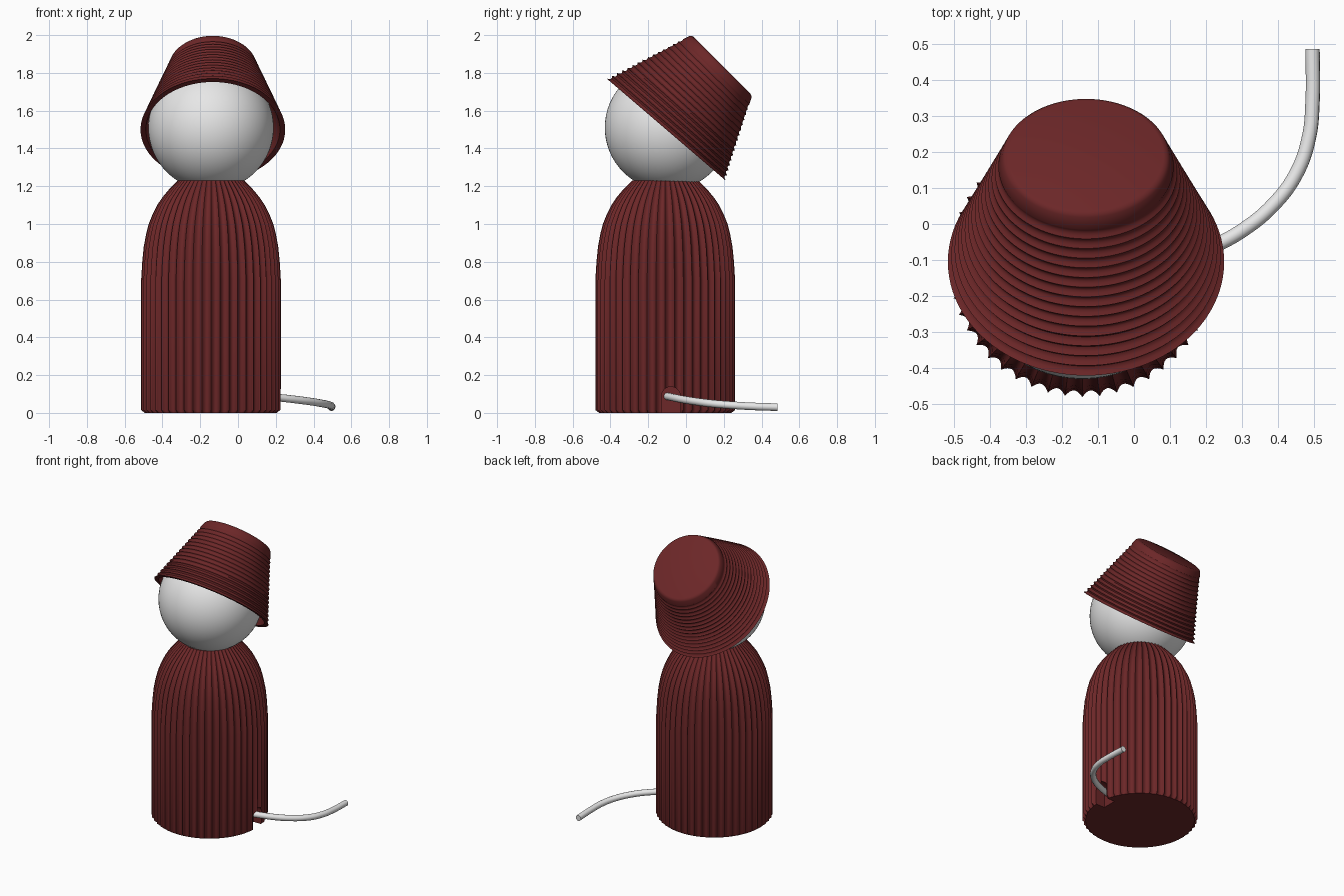
import bpy, bmesh, math
from mathutils import Vector

if "Cube" in bpy.data.objects:
    bpy.data.objects.remove(bpy.data.objects["Cube"])

def material(name, rgb):
    m = bpy.data.materials.new(name)
    m.diffuse_color = (*rgb, 1)
    m.use_nodes = True
    m.node_tree.nodes["Principled BSDF"].inputs["Base Color"].default_value = m.diffuse_color
    return m

RED = material("dark_red", (0.15, 0.02, 0.021))
WHITE = material("soft_white", (0.8, 0.8, 0.8))

def finish(ob, mat, angle=35):
    ob.data.materials.append(mat)
    bpy.ops.object.select_all(action='DESELECT')
    bpy.context.view_layer.objects.active = ob
    ob.select_set(True)
    bpy.ops.object.shade_smooth_by_angle(angle=math.radians(angle))
    return ob

def loft(name, rings):
    """Skin a stack of closed rings and cap both ends."""
    bm = bmesh.new()
    rows = [[bm.verts.new(p) for p in ring] for ring in rings]
    n = len(rows[0])
    for a, b in zip(rows, rows[1:]):
        for i in range(n):
            j = (i + 1) % n
            bm.faces.new((a[i], a[j], b[j], b[i]))
    bm.faces.new(rows[0][::-1])
    bm.faces.new(rows[-1])
    bmesh.ops.recalc_face_normals(bm, faces=bm.faces)
    me = bpy.data.meshes.new(name)
    bm.to_mesh(me)
    bm.free()
    ob = bpy.data.objects.new(name, me)
    bpy.context.collection.objects.link(ob)
    return ob

CX, CY = -0.143, -0.11

# Body: turned bottle shape with concave vertical flutes
FLUTES, STEPS, DEPTH = 48, 8, 0.018
profile = [(0.0, 0.35, 0), (0.015, 0.37, 1), (0.7, 0.37, 1), (0.8, 0.364, 1), (0.88, 0.356, 1),
           (0.95, 0.343, 1), (1.0, 0.33, 1), (1.05, 0.31, 1), (1.1, 0.285, 1), (1.14, 0.258, 1),
           (1.18, 0.225, 1), (1.21, 0.196, 1), (1.23, 0.176, 0.8)]

def fluted_ring(z, r, amount):
    pts = []
    n = FLUTES * STEPS
    for i in range(n):
        t = (i % STEPS) / STEPS
        rr = r - DEPTH * amount * (r / 0.37) * (1 - (2 * t - 1) ** 2)
        a = 2 * math.pi * i / n
        pts.append((CX + rr * math.cos(a), CY + rr * math.sin(a), z))
    return pts

body = finish(loft("body", [fluted_ring(*p) for p in profile]), RED)

# Arched cord opening at the foot of the body
def arch(x):
    pts = [(x, -0.13, -0.02)]
    pts += [(x, -0.08 - 0.05 * math.cos(a), 0.088 + 0.05 * math.sin(a))
            for a in [math.pi * k / 16 for k in range(17)]]
    return pts + [(x, -0.03, -0.02)]

cutter = loft("cord_hole_cutter", [arch(0.14), arch(0.4)])
cutter.data.materials.append(RED)
cutter.hide_render = True
mod = body.modifiers.new("cord_hole", 'BOOLEAN')
mod.operation, mod.solver, mod.object = 'DIFFERENCE', 'EXACT', cutter
bpy.context.view_layer.objects.active = body
bpy.ops.object.modifier_apply(modifier=mod.name)
bpy.data.objects.remove(cutter)

# Head: smooth globe
bpy.ops.mesh.primitive_uv_sphere_add(segments=64, ring_count=32, radius=0.332,
                                     location=(CX, -0.098, 1.51))
head = bpy.context.object
head.name = "head"
finish(head, WHITE, 60)

# Hat: hollow tilted cone with stacked ridges
BRIM, CROWN = Vector((-0.133, -0.105, 1.5)), Vector((-0.133, 0.19, 1.84))
SEG = 96

def hat_ring(t, offset=0.0, shrink=1.0):
    """Ring at height t: 0 is the brim, 1 is the crown."""
    centre = BRIM.lerp(CROWN, t)
    tilt = math.radians(40.6 + 4.4 * t)
    u = Vector((0, math.cos(tilt), -math.sin(tilt)))
    ru = (0.415 + (0.227 - 0.415) * t + offset) * shrink
    rx = (0.383 + (0.2275 - 0.383) * t + offset) * shrink
    return [centre + Vector((rx * math.cos(a), 0, 0)) + u * (ru * math.sin(a))
            for a in [2 * math.pi * i / SEG for i in range(SEG)]]

rings = [hat_ring(0.93, -0.025, 0.02), hat_ring(0.93, -0.028), hat_ring(0.0, -0.028)]
RIDGES, SUB = 15, 5
for k in range(RIDGES * SUB + 1):
    s = (k % SUB) / SUB
    t = 0.9 * k / (RIDGES * SUB)
    depth = 0.014 * (1 - 0.7 * t)
    rings.append(hat_ring(t, -depth * (1 - (2 * s - 1) ** 2)))
rings += [hat_ring(0.975), hat_ring(0.993, -0.004), hat_ring(1.0, -0.013)]
finish(loft("hat", rings), RED)

# Cord: bent round cable leaving the opening
path = [(0.13, -0.1, 0.088), (0.22, -0.062, 0.08), (0.3, -0.018, 0.071), (0.385, 0.052, 0.06),
        (0.45, 0.14, 0.049), (0.485, 0.24, 0.041), (0.495, 0.34, 0.035), (0.495, 0.485, 0.03)]
cu = bpy.data.curves.new("cord", 'CURVE')
cu.dimensions = '3D'
cu.bevel_depth, cu.bevel_resolution, cu.use_fill_caps = 0.02, 4, True
sp = cu.splines.new('BEZIER')
sp.bezier_points.add(len(path) - 1)
for bp, co in zip(sp.bezier_points, path):
    bp.co = co
    bp.handle_left_type = bp.handle_right_type = 'AUTO'
tmp = bpy.data.objects.new("cord_path", cu)
bpy.context.collection.objects.link(tmp)
bpy.context.view_layer.update()
me = bpy.data.meshes.new_from_object(tmp.evaluated_get(bpy.context.evaluated_depsgraph_get()))
bpy.data.objects.remove(tmp)
me.materials.clear()
cord = bpy.data.objects.new("cord", me)
bpy.context.collection.objects.link(cord)
finish(cord, WHITE, 50)
